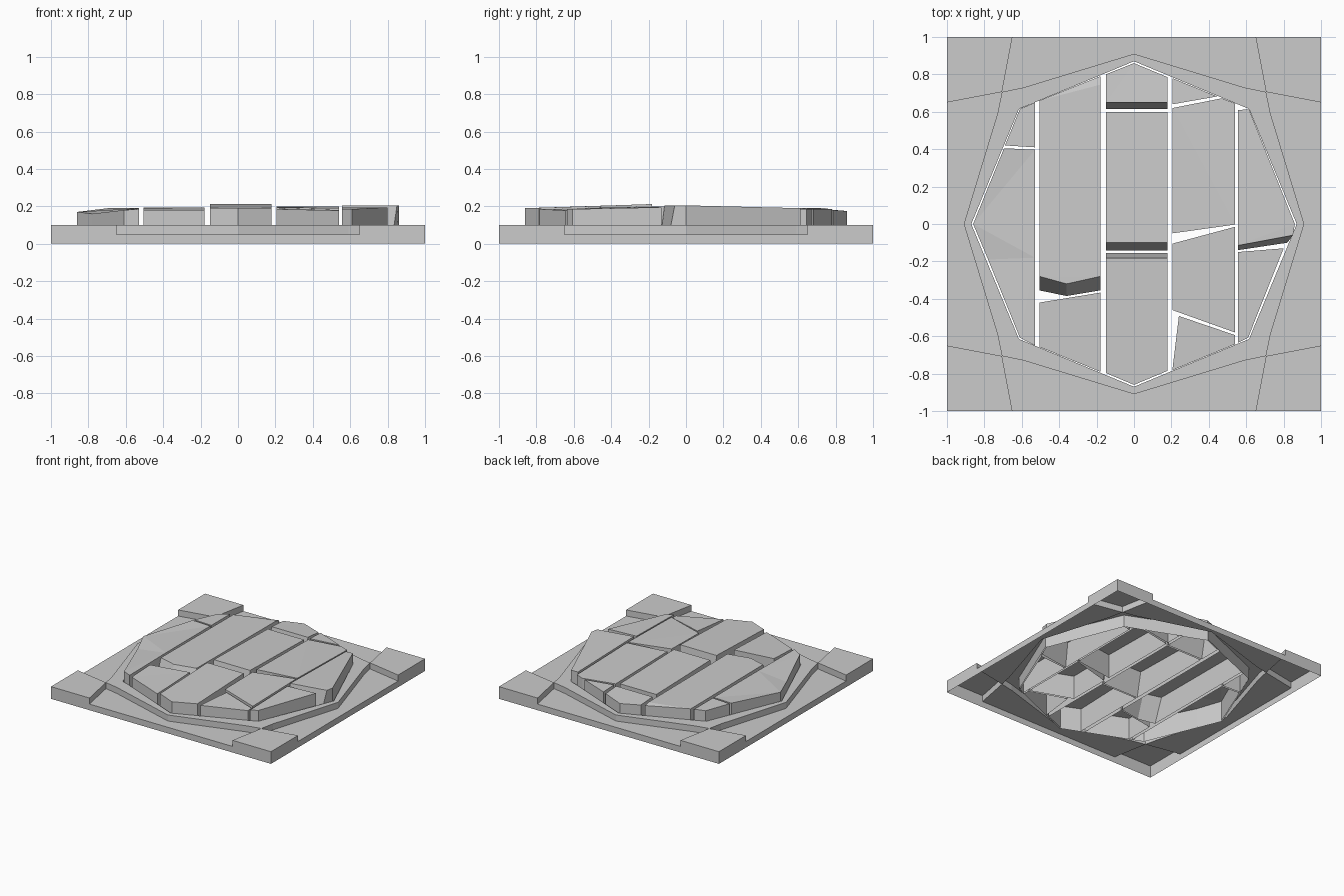
import bpy, bmesh, math
from mathutils import Matrix

if "Cube" in bpy.data.objects:
    bpy.data.objects.remove(bpy.data.objects["Cube"])


def finish(name, bm):
    bmesh.ops.remove_doubles(bm, verts=bm.verts, dist=0.0005)
    bmesh.ops.recalc_face_normals(bm, faces=bm.faces)
    mesh = bpy.data.meshes.new(name)
    bm.to_mesh(mesh)
    bm.free()
    obj = bpy.data.objects.new(name, mesh)
    bpy.context.collection.objects.link(obj)
    return obj


# Floor frame: raised corners and rim, sunken sides, open underneath
LOW, TOP = 0.05, 0.10
frame = bmesh.new()
step = [(-.65, 1), (-.706, .706), (-.59, .73), (0, .91), (.59, .73), (.706, .706), (.65, 1)]
hole = [(-.615, .615), (0, .87), (.615, .615)]


def flat(pts, z, rot):
    frame.faces.new([frame.verts.new(rot @ m) for m in
                     [Matrix.Translation((x, y, z)).translation for x, y in pts]])


def wall(pts, z0, z1, rot):
    for (ax, ay), (bx, by) in zip(pts, pts[1:]):
        quad = [(ax, ay, z0), (bx, by, z0), (bx, by, z1), (ax, ay, z1)]
        frame.faces.new([frame.verts.new(rot @ Matrix.Translation(q).translation) for q in quad])


for k in range(4):
    r = Matrix.Rotation(k * math.pi / 2, 3, 'Z')
    flat(step, LOW, r)
    wall(step, LOW, TOP, r)
    wall([step[0], step[-1]], 0, LOW, r)
    flat([(.65, 1), (1, 1), (1, .65), (.706, .706)], TOP, r)
    wall([(.65, 1), (1, 1), (1, .65)], 0, TOP, r)
    flat([step[1], step[2], step[3], hole[1], hole[0]], TOP, r)
    flat([step[3], step[4], step[5], hole[2], hole[1]], TOP, r)
    wall(hole, 0, TOP, r)
finish("floor_frame", frame)


# Broken slabs: top outline (x, y, z), foot moves chosen corners at ground level
def slab(name, pts, foot=None):
    foot = foot or {}
    bm = bmesh.new()
    top = [bm.verts.new(p) for p in pts]
    base = [bm.verts.new((*foot.get(i, p[:2]), 0)) for i, p in enumerate(pts)]
    face = bm.faces.new(top)
    n = len(pts)
    for i in range(n):
        j = (i + 1) % n
        bm.faces.new((top[i], base[i], base[j], top[j]))
    bmesh.ops.triangulate(bm, faces=[face])
    finish(name, bm)


# Left column
slab("slab_left_back", [(-.69, .42, .19), (-.53, .41, .19), (-.53, .65, .19), (-.61, .615, .185)])
slab("slab_left_front", [(-.695, .405, .19), (-.53, .397, .19), (-.53, -.18, .19), (-.53, -.65, .185),
                         (-.61, -.608, .18), (-.78, -.19, .16), (-.86, 0, .17)])
# Second column
slab("slab_second_back", [(-.505, .66, .19), (-.505, -.28, .195), (-.36, -.32, .195),
                          (-.18, -.28, .195), (-.18, .745, .19), (-.18, .79, .18)],
     {1: (-.505, -.355), 2: (-.36, -.385), 3: (-.18, -.355)})
slab("slab_second_front", [(-.505, -.42, .19), (-.505, -.658, .18), (-.18, -.79, .18), (-.18, -.367, .195)])
# Middle column
slab("slab_middle_back", [(-.15, .65, .19), (.18, .65, .19), (.18, .785, .18), (0, .86, .175), (-.15, .8, .18)],
     {0: (-.15, .615), 1: (.18, .615)})
slab("slab_middle", [(-.15, -.1, .205), (.18, -.1, .205), (.18, .6, .19), (-.15, .6, .19)],
     {0: (-.15, -.142), 1: (.18, -.142)})
slab("slab_middle_front", [(-.15, -.182, .212), (-.15, -.797, .192), (0, -.86, .19), (.18, -.785, .192), (.18, -.182, .212)],
     {0: (-.15, -.155), 4: (.18, -.155)})
# Fourth column
slab("slab_fourth_back", [(.205, .64, .19), (.445, .682, .185), (.205, .78, .185)])
slab("slab_fourth_middle", [(.205, .62, .19), (.205, -.05, .2), (.54, -.003, .2), (.54, .645, .185), (.47, .672, .185)])
slab("slab_fourth_front", [(.205, -.105, .2), (.205, -.46, .195), (.54, -.58, .19), (.54, -.015, .2)])
slab("slab_fourth_corner", [(.24, -.492, .19), (.205, -.782, .185), (.54, -.643, .178), (.54, -.594, .18)])
# Right column
slab("slab_right_back", [(.555, -.115, .205), (.85, -.06, .205), (.86, 0, .205), (.615, .612, .19), (.555, .61, .19)],
     {0: (.555, -.14), 1: (.82, -.1)})
slab("slab_right_front", [(.555, -.15, .195), (.555, -.635, .185), (.61, -.608, .185), (.8, -.13, .195)])
